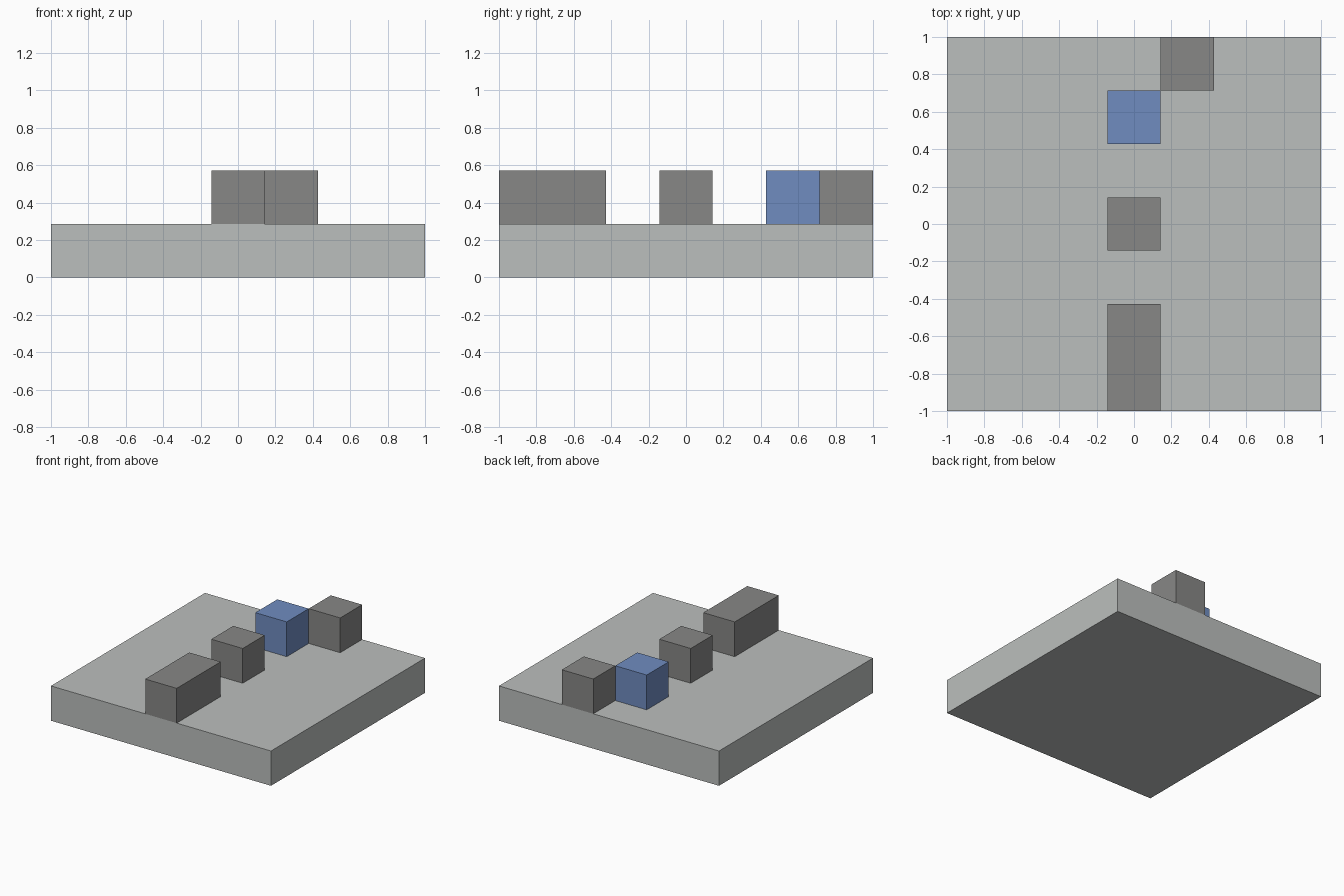
import bpy

cube = bpy.data.objects.get("Cube")
if cube:
    bpy.data.objects.remove(cube, do_unlink=True)

U = 2 / 7  # grid cell size: the slab is seven cells square


def make_material(name, rgb):
    mat = bpy.data.materials.new(name)
    mat.use_nodes = True
    color = (*rgb, 1)
    mat.diffuse_color = color
    mat.node_tree.nodes["Principled BSDF"].inputs["Base Color"].default_value = color
    return mat


def box(name, center, size, mat):
    """Box placed by its centre and size, both in cells."""
    bpy.ops.mesh.primitive_cube_add(size=1, location=[c * U for c in center])
    obj = bpy.context.object
    obj.name = name
    obj.scale = [s * U for s in size]
    bpy.ops.object.transform_apply(location=False, rotation=False, scale=True)
    obj.data.materials.append(mat)
    return obj


light_grey = make_material("light grey", (0.50, 0.52, 0.51))
dark_grey = make_material("dark grey", (0.245, 0.245, 0.24))
blue = make_material("blue", (0.16, 0.265, 0.53))

# Square slab
box("base_slab", (0, 0, 0.5), (7, 7, 1), light_grey)

# Row of blocks on the slab, front to back
box("front_long_block", (0, -2.5, 1.5), (1, 2, 1), dark_grey)
box("middle_block", (0, 0, 1.5), (1, 1, 1), dark_grey)
box("blue_block", (0, 2, 1.5), (1, 1, 1), blue)
box("back_block", (1, 3, 1.5), (1, 1, 1), dark_grey)
